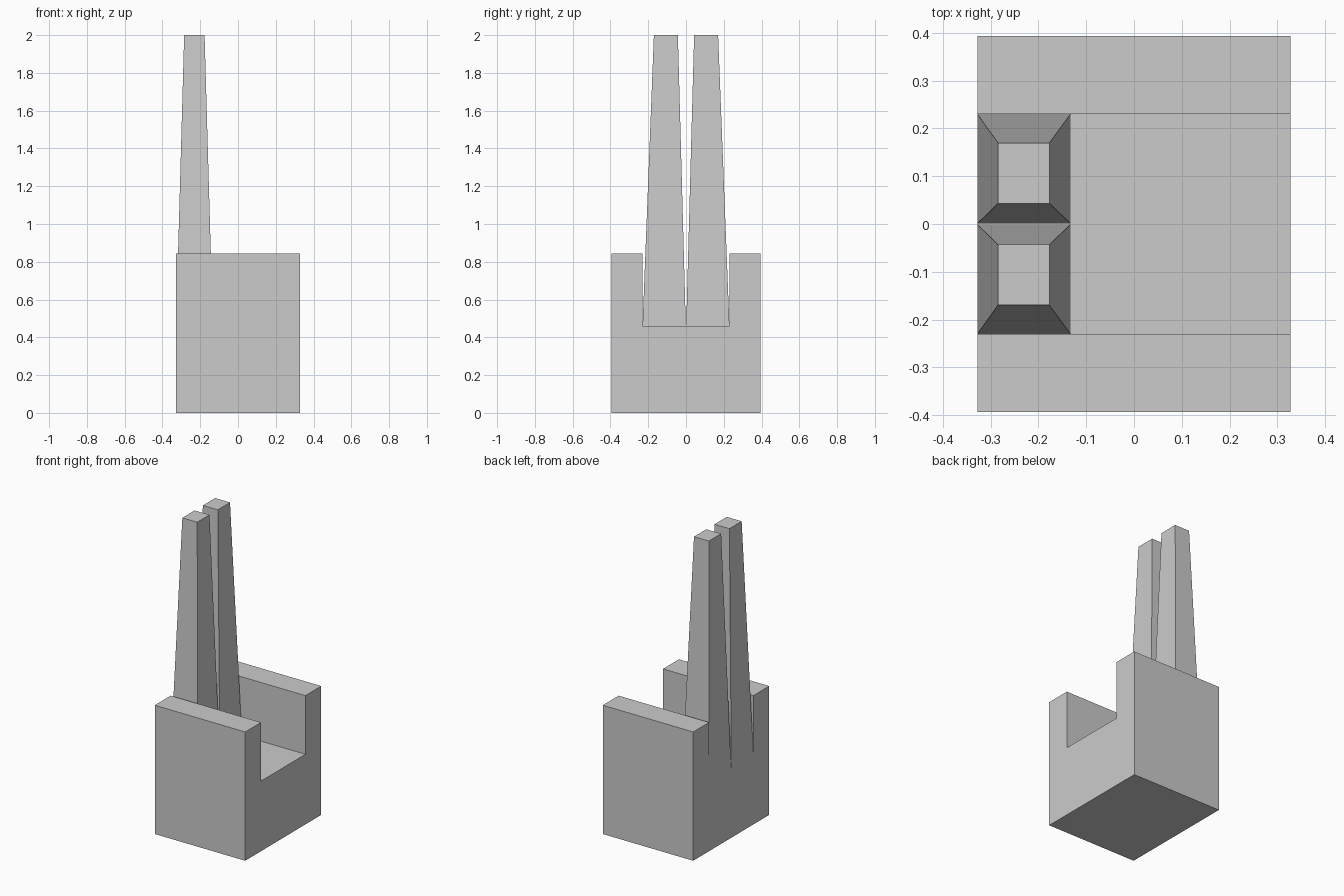
import bpy, bmesh

if "Cube" in bpy.data.objects:
    bpy.data.objects.remove(bpy.data.objects["Cube"])


def finish(name, bm):
    bmesh.ops.recalc_face_normals(bm, faces=bm.faces)
    mesh = bpy.data.meshes.new(name)
    bm.to_mesh(mesh)
    bm.free()
    obj = bpy.data.objects.new(name, mesh)
    bpy.context.collection.objects.link(obj)
    return obj


def tapered_post(name, bottom, top, side):
    """Four-sided post; bottom and top are (x0, x1, y0, y1, z)."""
    bm = bmesh.new()
    rings = []
    for x0, x1, y0, y1, z in (bottom, top):
        corners = ((x0, y0), (x1, y0), (x1, y1), (x0, y1))
        rings.append([bm.verts.new((x, side * y, z)) for x, y in corners])
    low, high = rings
    bm.faces.new(low)
    bm.faces.new(high)
    for i in range(4):
        j = (i + 1) % 4
        bm.faces.new((low[i], low[j], high[j], high[i]))
    return finish(name, bm)


# Seat block with both arms: U-shaped profile extruded along x
half_depth = 0.328
half_profile = [(0.394, 0), (0.394, 0.845), (0.23, 0.845), (0.23, 0.46)]
profile = half_profile + [(-y, z) for y, z in reversed(half_profile)]
bm = bmesh.new()
face = bm.faces.new([bm.verts.new((-half_depth, y, z)) for y, z in profile])
ext = bmesh.ops.extrude_face_region(bm, geom=[face])
moved = [g for g in ext["geom"] if isinstance(g, bmesh.types.BMVert)]
bmesh.ops.translate(bm, verts=moved, vec=(2 * half_depth, 0, 0))
finish("seat_with_arms", bm)

# Pair of tall tapered back posts
for label, side in (("left", 1), ("right", -1)):
    tapered_post("back_post_" + label,
                 (-0.328, -0.133, 0.001, 0.23, 0.46),
                 (-0.285, -0.177, 0.043, 0.17, 2.0), side)
